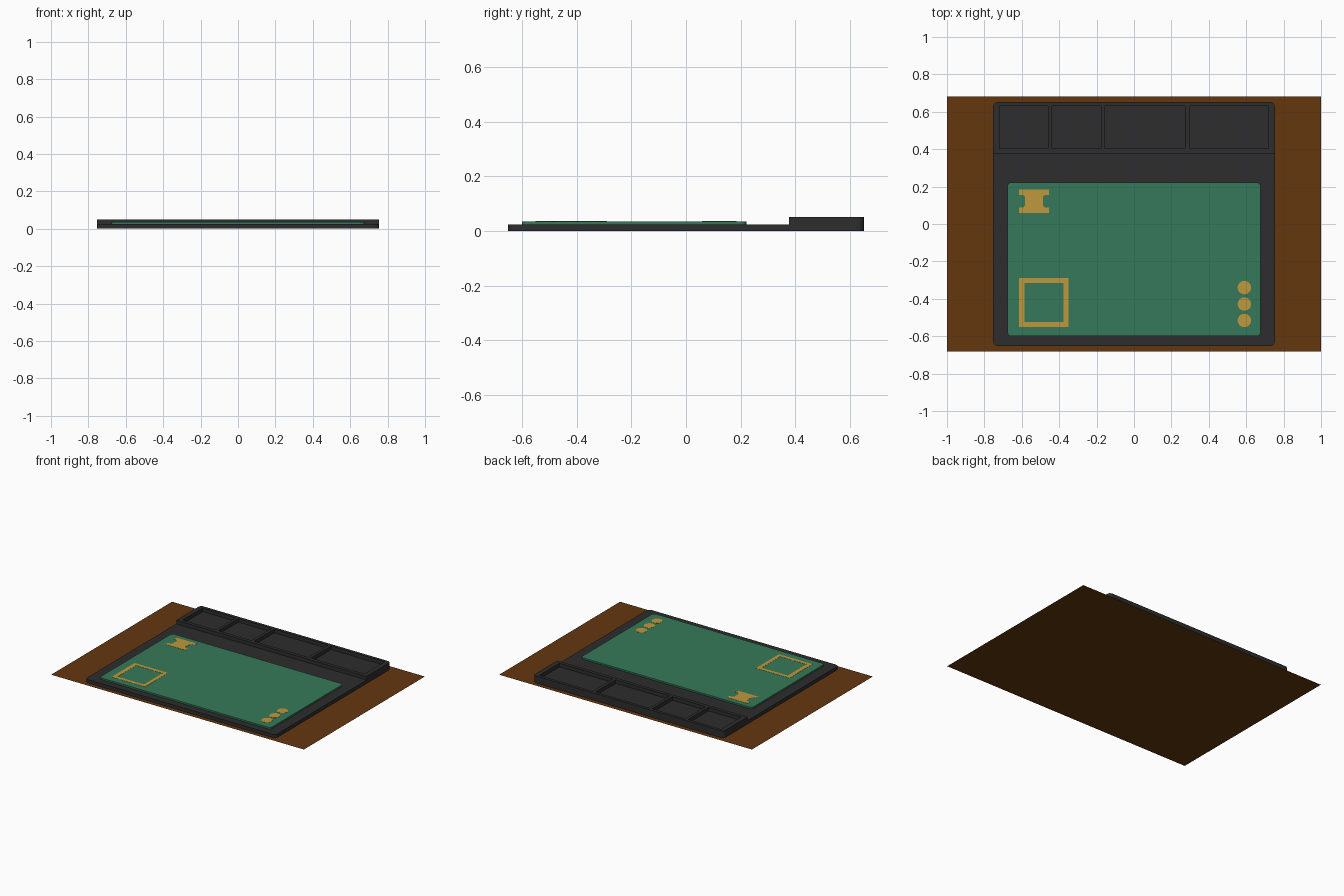
import bpy, bmesh, math

if "Cube" in bpy.data.objects:
    bpy.data.objects.remove(bpy.data.objects["Cube"])


def material(name, rgb):
    m = bpy.data.materials.new(name)
    m.diffuse_color = (*rgb, 1)
    m.use_nodes = True
    m.node_tree.nodes["Principled BSDF"].inputs["Base Color"].default_value = m.diffuse_color
    return m


BLACK = material("dark_grey", (0.026, 0.026, 0.027))
GREEN = material("mat_green", (0.036, 0.19, 0.1))
GOLD = material("gold", (0.52, 0.315, 0.045))
BROWN = material("table_brown", (0.125, 0.038, 0.0045))


def rect(x0, x1, y0, y1, radii=(0, 0, 0, 0), seg=5):
    """Outline with per-corner radii: back right, back left, front left, front right."""
    pts = []
    for i, (x, y, sx, sy) in enumerate([(x1, y1, -1, -1), (x0, y1, 1, -1),
                                        (x0, y0, 1, 1), (x1, y0, -1, 1)]):
        r = radii[i]
        if r == 0:
            pts.append((x, y))
            continue
        for k in range(seg + 1):
            a = math.pi / 2 * (i + k / seg)
            pts.append((x + sx * r + r * math.cos(a), y + sy * r + r * math.sin(a)))
    return pts


def circle(cx, cy, r, n=24):
    return [(cx + r * math.cos(2 * math.pi * i / n),
             cy + r * math.sin(2 * math.pi * i / n)) for i in range(n)]


def plate(name, loops, z0, z1, mat):
    """Extruded flat shape; loops after the first are holes."""
    cu = bpy.data.curves.new(name, 'CURVE')
    cu.dimensions = '2D'
    cu.fill_mode = 'BOTH'
    cu.extrude = (z1 - z0) / 2
    for pts in loops:
        sp = cu.splines.new('POLY')
        sp.points.add(len(pts) - 1)
        for p, (x, y) in zip(sp.points, pts):
            p.co = (x, y, 0, 1)
        sp.use_cyclic_u = True
    tmp = bpy.data.objects.new(name + "_curve", cu)
    me = bpy.data.meshes.new_from_object(tmp)
    bpy.data.objects.remove(tmp)
    bm = bmesh.new()
    bm.from_mesh(me)
    bmesh.ops.remove_doubles(bm, verts=bm.verts, dist=1e-5)
    bmesh.ops.recalc_face_normals(bm, faces=bm.faces)
    for f in bm.faces:
        f.smooth = False
        f.material_index = 0
    bm.to_mesh(me)
    bm.free()
    me.materials.clear()
    me.materials.append(mat)
    ob = bpy.data.objects.new(name, me)
    ob.location.z = (z0 + z1) / 2
    bpy.context.collection.objects.link(ob)
    return ob


# Table surface: a single flat face
me = bpy.data.meshes.new("table_surface")
me.from_pydata([(x, y, 0) for x, y in rect(-1, 1, -0.683, 0.683)], [], [(0, 1, 2, 3)])
me.materials.append(BROWN)
bpy.context.collection.objects.link(bpy.data.objects.new("table_surface", me))

# Base slab
R = 0.025
plate("base", [rect(-0.753, 0.753, -0.652, 0.652, (R, R, R, R))], 0.001, 0.025, BLACK)

# Raised parts tray with four pockets
pockets = [(-0.72, -0.46), (-0.438, -0.175), (-0.154, 0.274), (0.296, 0.718)]
plate("parts_tray",
      [rect(-0.753, 0.753, 0.378, 0.652, (R, R, 0, 0))]
      + [rect(a, b, 0.403, 0.63) for a, b in pockets], 0.025, 0.051, BLACK)

# Green work mat
TOP = 0.036
plate("work_mat", [rect(-0.677, 0.677, -0.6, 0.222, (0.022,) * 4)], 0.025, TOP, GREEN)

# Gold printed marks
G = TOP + 0.001
plate("square_mark", [rect(-0.615, -0.35, -0.55, -0.29),
                      rect(-0.585, -0.377, -0.525, -0.315)], TOP, G, GOLD)
for i, y in enumerate((-0.34, -0.428, -0.516)):
    plate(f"dot_mark_{i + 1}", [circle(0.59, y, 0.036)], TOP, G, GOLD)

# Spool-shaped mark, mirrored from one quarter
q = [(0.08, 0.0625), (0.08, 0.034), (0.057, 0.034), (0.049, 0.024)]
right = q + [(x, -y) for x, y in reversed(q)]
spool = right + [(-x, y) for x, y in reversed(right)]
plate("spool_mark", [[(x - 0.535, y + 0.122) for x, y in spool]], TOP, G, GOLD)
